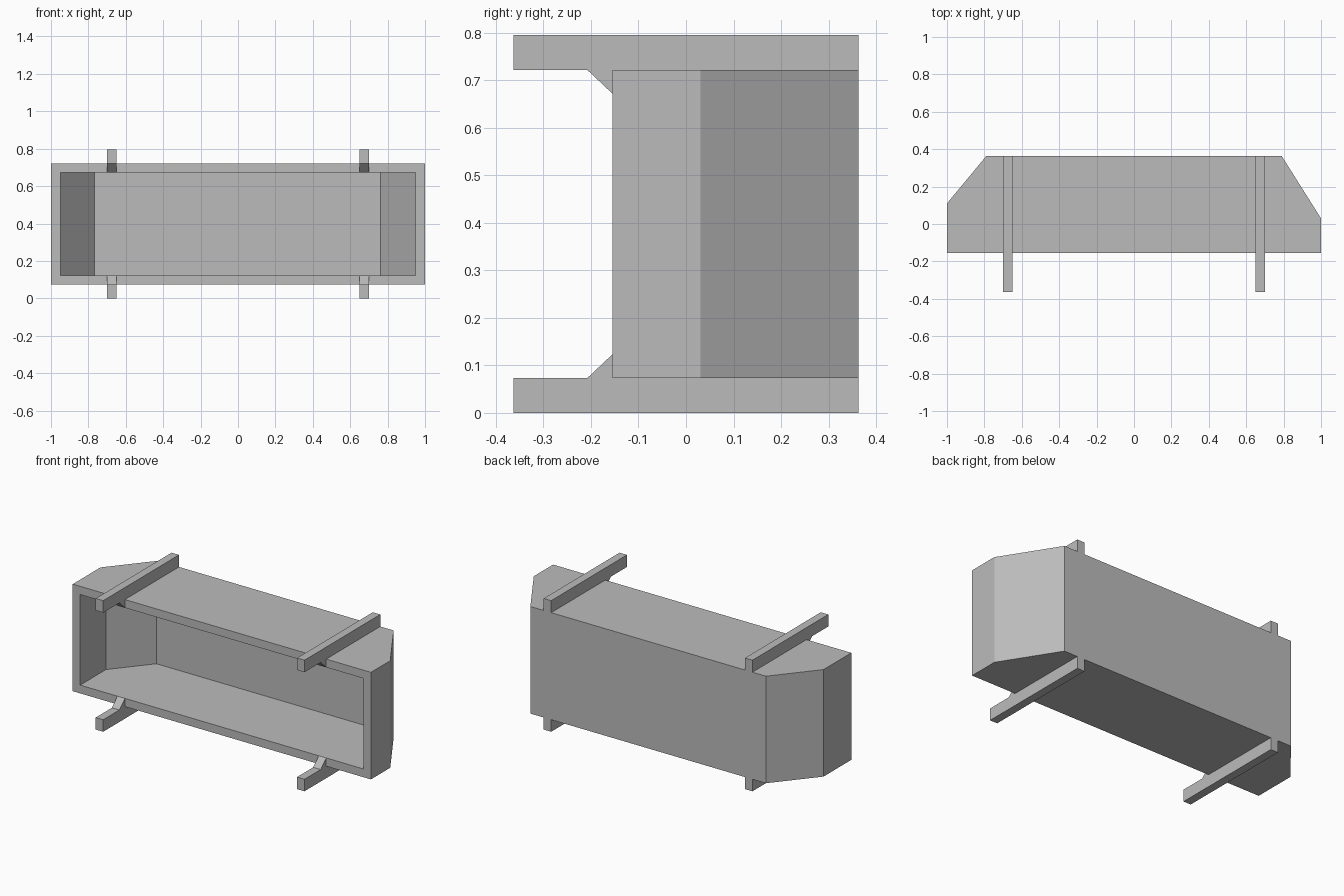
import bpy
import bmesh

if "Cube" in bpy.data.objects:
    bpy.data.objects.remove(bpy.data.objects["Cube"], do_unlink=True)

FRONT, BACK = -0.155, 0.363
BOTTOM, TOP, HEIGHT = 0.073, 0.722, 0.795
WALL = 0.05

grey = bpy.data.materials.new("plain grey")
grey.use_nodes = True
colour = (0.5, 0.5, 0.5, 1)
grey.diffuse_color = colour
grey.node_tree.nodes["Principled BSDF"].inputs["Base Color"].default_value = colour


def finish(bm, name):
    bmesh.ops.recalc_face_normals(bm, faces=bm.faces)
    mesh = bpy.data.meshes.new(name)
    bm.to_mesh(mesh)
    bm.free()
    mesh.materials.append(grey)
    obj = bpy.data.objects.new(name, mesh)
    bpy.context.collection.objects.link(obj)
    return obj


def open_box(bm, plan, low, high):
    """Walls, floor and roof over a plan, open between its last and first points."""
    lower = [bm.verts.new((x, y, low)) for x, y in plan]
    upper = [bm.verts.new((x, y, high)) for x, y in plan]
    bm.faces.new(lower)
    bm.faces.new(upper)
    for i in range(len(plan) - 1):
        bm.faces.new((lower[i], lower[i + 1], upper[i + 1], upper[i]))
    return [lower[0], lower[-1], upper[-1], upper[0]]


# Hollow bin with uneven cut corners at the back, open at the front
outer_plan = [(1, FRONT), (1, 0.03), (0.79, BACK),
              (-0.79, BACK), (-1, 0.11), (-1, FRONT)]
inner_plan = [(0.95, FRONT), (0.95, 0.016), (0.762, BACK - WALL),
              (-0.766, BACK - WALL), (-0.95, 0.092), (-0.95, FRONT)]
bm = bmesh.new()
outer_rim = open_box(bm, outer_plan, BOTTOM, TOP)
inner_rim = open_box(bm, inner_plan, BOTTOM + WALL, TOP - WALL)
for i in range(4):
    j = (i + 1) % 4
    bm.faces.new((outer_rim[i], outer_rim[j], inner_rim[j], inner_rim[i]))
finish(bm, "bin_shell")

# Rails with a small gusset against the front rim, mirrored top and bottom
rail_profile = [(-BACK, 0), (BACK, 0), (BACK, BOTTOM), (FRONT, BOTTOM),
                (FRONT, BOTTOM + WALL), (-0.208, BOTTOM), (-BACK, BOTTOM)]
for side, x in (("right", -0.675), ("left", 0.675)):
    for level in ("lower", "upper"):
        bm = bmesh.new()
        points = [(y, z if level == "lower" else HEIGHT - z) for y, z in rail_profile]
        face = bm.faces.new([bm.verts.new((x - 0.025, y, z)) for y, z in points])
        swept = bmesh.ops.extrude_face_region(bm, geom=[face])["geom"]
        moved = [v for v in swept if isinstance(v, bmesh.types.BMVert)]
        bmesh.ops.translate(bm, verts=moved, vec=(0.05, 0, 0))
        finish(bm, f"{level}_{side}_rail")
